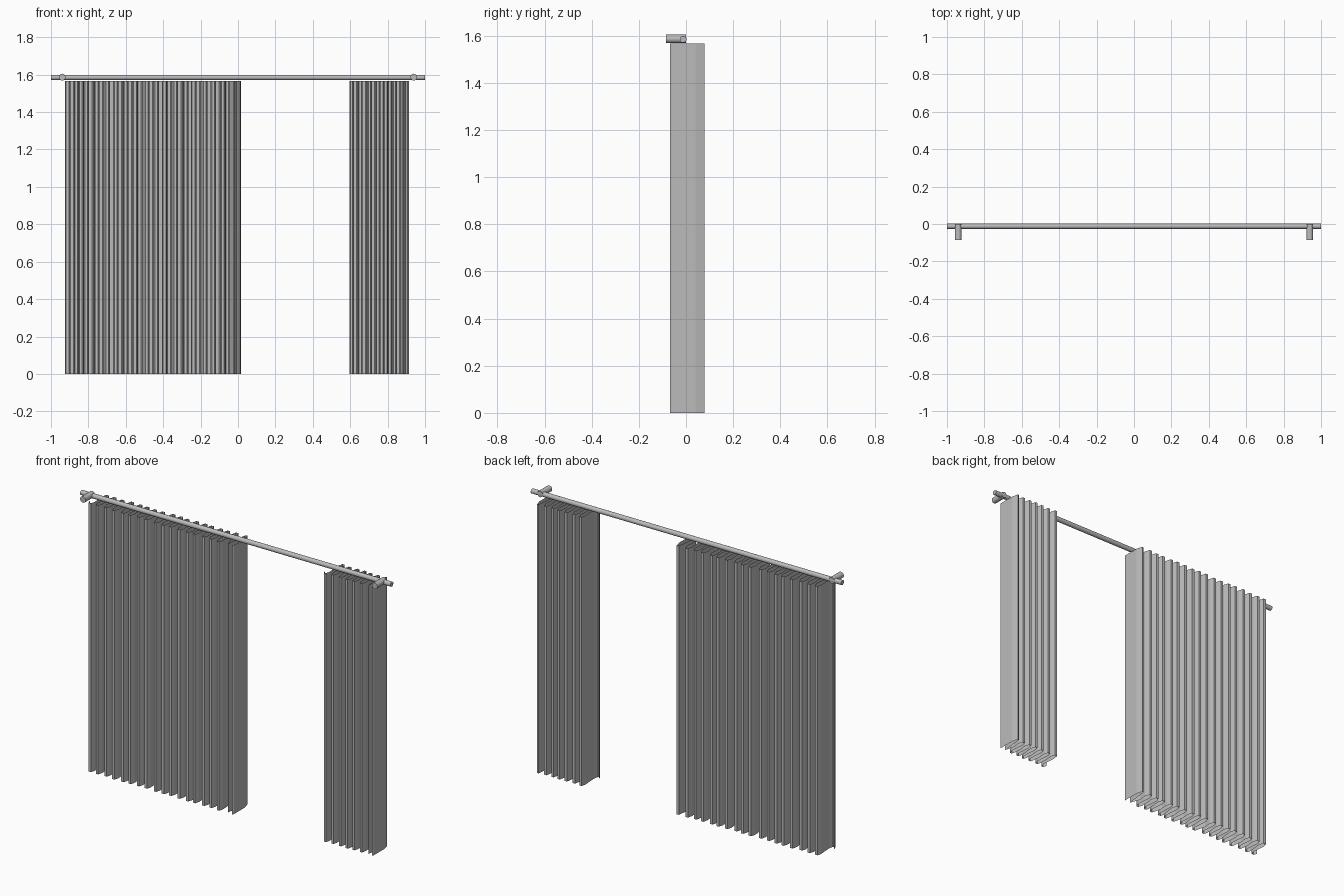
import bpy, bmesh, math, random
from mathutils import Vector

cube = bpy.data.objects.get("Cube")
if cube:
    bpy.data.objects.remove(cube, do_unlink=True)

random.seed(4)
TOP = 1.567          # height of the cloth
ROD_Z = 1.587

grey = bpy.data.materials.new("soft grey")
grey.use_nodes = True
grey.diffuse_color = (0.5, 0.5, 0.5, 1)
grey.node_tree.nodes["Principled BSDF"].inputs["Base Color"].default_value = (0.5, 0.5, 0.5, 1)


def cylinder(name, centre, radius, length, axis, sides=20):
    """Capped cylinder lying along the given axis."""
    turn = Vector((0, 0, 1)).rotation_difference(Vector(axis)).to_euler()
    bpy.ops.mesh.primitive_cylinder_add(vertices=sides, radius=radius, depth=length,
                                        location=centre, rotation=turn)
    ob = bpy.context.object
    ob.name = name
    ob.data.materials.append(grey)
    bpy.ops.object.shade_smooth_by_angle(angle=math.radians(40))
    return ob


# One pleat: (share of the pitch, depth), front tip then back tip
PLEAT = [(0.0, -0.045), (0.12, -0.065), (0.40, -0.065), (0.54, -0.04),
         (0.50, 0.0), (0.42, 0.045), (0.56, 0.073), (0.86, 0.073),
         (1.04, 0.045), (0.96, 0.0)]
# Broad hanging edge that closes the left side of each curtain
HEM = [(0.3, -0.06), (0.5, 0.04), (0.6, 0.075), (0.8, 0.079),
       (1.0, 0.04), (1.0, -0.06), (0.9, -0.068)]


def curtain(name, x_min, x_max, pleats):
    """Pleated sheet pulled up from a folded plan outline."""
    pitch = (x_max - x_min) / (pleats + 1)
    outline = []
    for i in range(pleats):
        shift = random.uniform(-0.12, 0.12) if i else 0
        reach = random.uniform(0.93, 1.06)
        outline += [(x_min + (i + u + shift) * pitch, y * reach) for u, y in PLEAT]
    outline += [(x_min + (pleats + u) * pitch, y) for u, y in HEM]

    bm = bmesh.new()
    low = [bm.verts.new((x, y, 0)) for x, y in outline]
    edges = [bm.edges.new(pair) for pair in zip(low, low[1:])]
    raised = bmesh.ops.extrude_edge_only(bm, edges=edges)["geom"]
    bmesh.ops.translate(bm, vec=(0, 0, TOP),
                        verts=[g for g in raised if isinstance(g, bmesh.types.BMVert)])
    bmesh.ops.recalc_face_normals(bm, faces=bm.faces)
    mesh = bpy.data.meshes.new(name)
    bm.to_mesh(mesh)
    bm.free()
    mesh.materials.append(grey)
    ob = bpy.data.objects.new(name, mesh)
    bpy.context.collection.objects.link(ob)
    return ob


# Rod and its two wall brackets
cylinder("curtain_rod", (0, -0.012, ROD_Z - 0.002), 0.014, 2.0, (1, 0, 0))
for side, sign in (("right", -1), ("left", 1)):
    cylinder(side + "_bracket", (sign * 0.94, -0.042, ROD_Z), 0.018, 0.086, (0, 1, 0))

# Wide and narrow curtains
curtain("right_curtain", -0.925, 0.015, 17)
curtain("left_curtain", 0.595, 0.915, 6)
